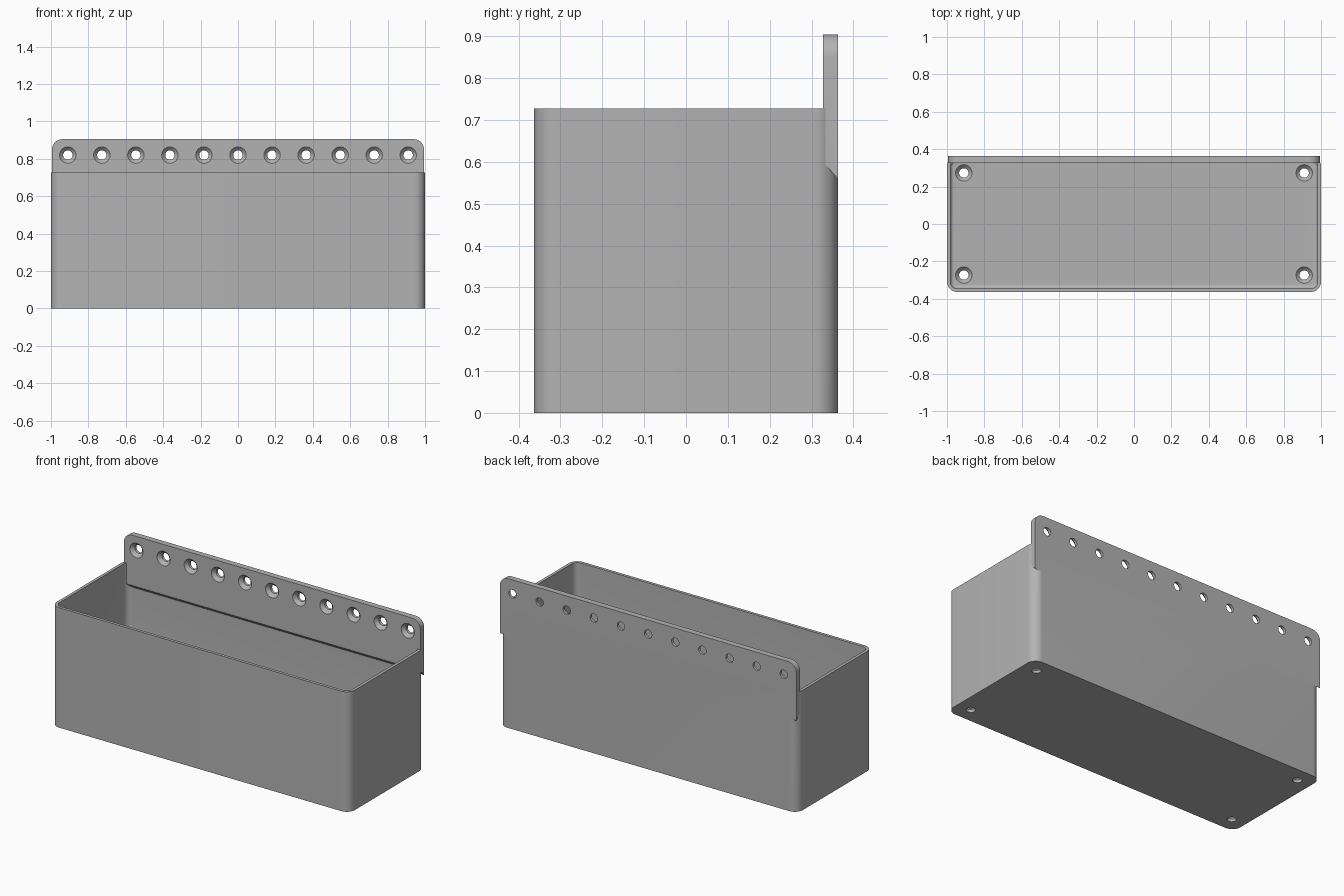
import bpy, bmesh
from math import sin, cos, pi, radians

if "Cube" in bpy.data.objects:
    bpy.data.objects.remove(bpy.data.objects["Cube"])

HALF_X, HALF_Y = 1.0, 0.363
WALL, FLOOR, CORNER, FILLET = 0.018, 0.036, 0.055, 0.02
RIM, TOP = 0.727, 0.905
PLATE_X, PLATE_FRONT, PLATE_LOW = 0.994, 0.327, 0.56
HOLE, SINK = 0.025, 0.044

grey = bpy.data.materials.new("plain grey")
grey.use_nodes = True
COLOUR = (0.45, 0.45, 0.45, 1)
grey.diffuse_color = COLOUR
grey.node_tree.nodes["Principled BSDF"].inputs["Base Color"].default_value = COLOUR


def loft(name, rings):
    """Skin a list of equal point rings and cap both ends."""
    bm = bmesh.new()
    loops = [[bm.verts.new(p) for p in ring] for ring in rings]
    n = len(loops[0])
    for a, b in zip(loops, loops[1:]):
        for i in range(n):
            j = (i + 1) % n
            bm.faces.new((a[i], a[j], b[j], b[i]))
    bm.faces.new(loops[0][::-1])
    bm.faces.new(loops[-1])
    bmesh.ops.recalc_face_normals(bm, faces=bm.faces)
    mesh = bpy.data.meshes.new(name)
    bm.to_mesh(mesh)
    bm.free()
    obj = bpy.data.objects.new(name, mesh)
    bpy.context.collection.objects.link(obj)
    mesh.materials.append(grey)
    return obj


def arc(cx, cy, r, start, steps=10):
    """Quarter arc of points, anticlockwise from start."""
    return [(cx + r * cos(start + pi / 2 * k / steps),
             cy + r * sin(start + pi / 2 * k / steps)) for k in range(steps + 1)]


def box_ring(inset, z):
    cx, cy, r = HALF_X - CORNER, HALF_Y - CORNER, CORNER - inset
    pts = []
    for q, (sx, sy) in enumerate(((1, 1), (-1, 1), (-1, -1), (1, -1))):
        pts += arc(sx * cx, sy * cy, r, q * pi / 2)
    return [(x, y, z) for x, y in pts]


def combine(target, other, operation):
    mod = target.modifiers.new(operation.title(), "BOOLEAN")
    mod.operation, mod.solver, mod.object = operation, "EXACT", other
    bpy.ops.object.select_all(action="DESELECT")
    bpy.context.view_layer.objects.active = target
    target.select_set(True)
    bpy.ops.object.modifier_apply(modifier=mod.name)
    bpy.data.objects.remove(other)


# Open bin with rounded corners and a filleted floor
rings = [box_ring(0, 0), box_ring(0, RIM), box_ring(WALL, RIM)]
for k in range(7):
    a = pi / 2 * k / 6
    rings.append(box_ring(WALL + FILLET * (1 - cos(a)), FLOOR + FILLET * (1 - sin(a))))
storage_bin = loft("storage_bin", rings)

# Mounting plate: rounded top, sloped underside blending into the back wall
r = CORNER
head = arc(PLATE_X - r, TOP - r, r, 0) + arc(r - PLATE_X, TOP - r, r, pi / 2)


def plate_ring(y, low):
    return [(x, y, z) for x, z in [(PLATE_X, low)] + head + [(-PLATE_X, low)]]


plate = loft("mounting_plate", [plate_ring(PLATE_FRONT, PLATE_LOW + 0.04),
                                plate_ring(HALF_Y, PLATE_LOW)])
combine(storage_bin, plate, "UNION")


# Countersunk screw holes
def hole(place):
    """Cutter running from above the surface (depth < 0) to the far side."""
    profile = [(-0.006, SINK + 0.006), (0.0195, HOLE), (0.06, HOLE)]
    circle = [(cos(2 * pi * k / 32), sin(2 * pi * k / 32)) for k in range(32)]
    cutter = loft("screw_hole_cutter",
                  [[place(c * rad, s * rad, d) for c, s in circle] for d, rad in profile])
    cutter.hide_render = True
    combine(storage_bin, cutter, "DIFFERENCE")


SPACING = 0.182
for i in range(-5, 6):
    hole(lambda u, v, d: (i * SPACING + u, PLATE_FRONT + d, 0.82 + v))
for sx in (-1, 1):
    for sy in (-1, 1):
        hole(lambda u, v, d: (sx * 5 * SPACING + u, sy * 0.273 + v, FLOOR - d))

# Smooth rounded surfaces, crisp edges
storage_bin.select_set(True)
bpy.context.view_layer.objects.active = storage_bin
bpy.ops.object.shade_smooth_by_angle(angle=radians(30))
